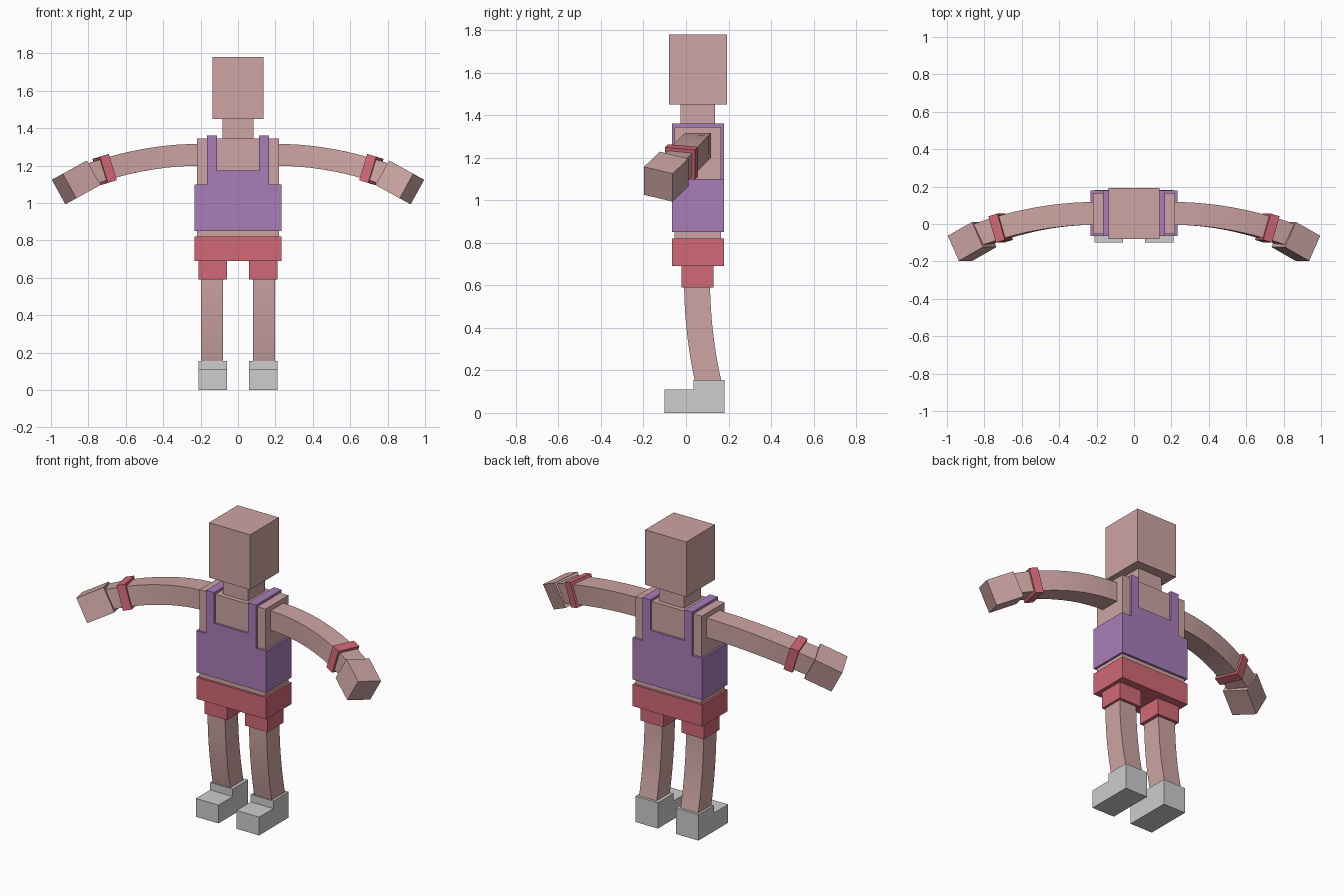
import bpy, bmesh
from mathutils import Vector

if "Cube" in bpy.data.objects:
    bpy.data.objects.remove(bpy.data.objects["Cube"])


def material(name, rgb):
    lin = [((c / 255 + 0.055) / 1.055) ** 2.4 for c in rgb]
    m = bpy.data.materials.new(name)
    m.diffuse_color = (*lin, 1)
    m.use_nodes = True
    m.node_tree.nodes["Principled BSDF"].inputs["Base Color"].default_value = m.diffuse_color
    return m


SKIN = material("skin", (205, 165, 163))
PURPLE = material("purple_cloth", (168, 125, 185))
RED = material("red_cloth", (210, 105, 118))
GREY = material("shoe_grey", (205, 205, 205))


def finish(name, bm, mat, mirror=False, smooth=False):
    bmesh.ops.recalc_face_normals(bm, faces=bm.faces)
    me = bpy.data.meshes.new(name)
    bm.to_mesh(me)
    bm.free()
    me.materials.append(mat)
    ob = bpy.data.objects.new(name, me)
    bpy.context.collection.objects.link(ob)
    if mirror:
        ob.modifiers.new("mirror", "MIRROR").use_mirror_merge = False
    if smooth:
        bpy.ops.object.select_all(action="DESELECT")
        ob.select_set(True)
        bpy.context.view_layer.objects.active = ob
        bpy.ops.object.shade_smooth_by_angle()
    return ob


def box(name, mat, x, y, z, mirror=False):
    bm = bmesh.new()
    bmesh.ops.create_cube(bm, size=1)
    for v in bm.verts:
        v.co = [lo + (c + 0.5) * (hi - lo) for c, (lo, hi) in zip(v.co, (x, y, z))]
    return finish(name, bm, mat, mirror)


def extrude(name, mat, outline, offset, mirror=False):
    bm = bmesh.new()
    face = bm.faces.new([bm.verts.new(p) for p in outline])
    new = bmesh.ops.extrude_face_region(bm, geom=[face])["geom"]
    bmesh.ops.translate(bm, vec=offset, verts=[g for g in new if isinstance(g, bmesh.types.BMVert)])
    return finish(name, bm, mat, mirror)


def sweep(name, mat, path, ref, w, h, smooth=False):
    """Rectangular tube along a path of (point, direction), mirrored in x."""
    bm = bmesh.new()
    rings = []
    for p, d in path:
        a = Vector(ref).cross(d).normalized()
        b = d.cross(a).normalized()
        rings.append([bm.verts.new(p + a * h / 2 * i + b * w / 2 * j)
                      for i, j in ((1, 1), (1, -1), (-1, -1), (-1, 1))])
    for r, s in zip(rings, rings[1:]):
        for i in range(4):
            k = (i + 1) % 4
            bm.faces.new((r[i], r[k], s[k], s[i]))
    bm.faces.new(rings[0])
    bm.faces.new(rings[-1])
    return finish(name, bm, mat, True, smooth)


# Head, neck and body
box("head", SKIN, (-0.137, 0.137), (-0.08, 0.193), (1.45, 1.78))
box("neck", SKIN, (-0.083, 0.083), (-0.025, 0.136), (1.33, 1.46))
box("torso", SKIN, (-0.22, 0.22), (-0.053, 0.165), (0.75, 1.345))

# Strapped top: one outline cut through front to back
half = [(0.232, 0.85), (0.232, 1.10), (0.166, 1.10), (0.166, 1.36), (0.113, 1.36), (0.113, 1.175)]
outline = half + [(-x, z) for x, z in reversed(half)]
extrude("tank_top", PURPLE, [(x, -0.065, z) for x, z in outline], (0, 0.243, 0))

# Shorts
box("shorts_seat", RED, (-0.232, 0.232), (-0.065, 0.178), (0.69, 0.82))
box("shorts_legs", RED, (0.06, 0.21), (-0.02, 0.13), (0.59, 0.70), True)

# Legs curving backwards towards the feet
leg = []
for i in range(9):
    t = i / 8
    leg.append((Vector((0.138, 0.052 + 0.056 * t * t, 0.62 - 0.49 * t)),
                Vector((0, 0.112 * t, -0.49)).normalized()))
sweep("legs", SKIN, leg, (1, 0, 0), 0.117, 0.122, True)

# Shoes with a lower toe
shoe = [(-0.1, 0), (0.181, 0), (0.181, 0.155), (0.035, 0.155), (0.035, 0.11), (-0.1, 0.11)]
extrude("shoes", GREY, [(0.06, y, z) for y, z in shoe], (0.15, 0, 0), True)


# Arms curving forwards and down
def arm_point(x):
    t = x - 0.2
    return (Vector((x, 0.057 - 0.3 * t * t, 1.258 - 0.3 * t * t)),
            Vector((1, -0.6 * t, -0.6 * t)).normalized())


sweep("arms", SKIN, [arm_point(0.2 + 0.62 * i / 10) for i in range(11)], (0, 1, 0), 0.122, 0.117, True)

# Wristbands and hands
p, d = arm_point(0.713)
sweep("wristbands", RED, [(p - d * 0.026, d), (p + d * 0.026, d)], (0, 1, 0), 0.147, 0.147)
tip, d = Vector((0.93, -0.13, 1.075)), Vector((1, -0.57, -0.55)).normalized()
sweep("hands", SKIN, [(tip - d * 0.165, d), (tip, d)], (0, 1, 0), 0.15, 0.15)
